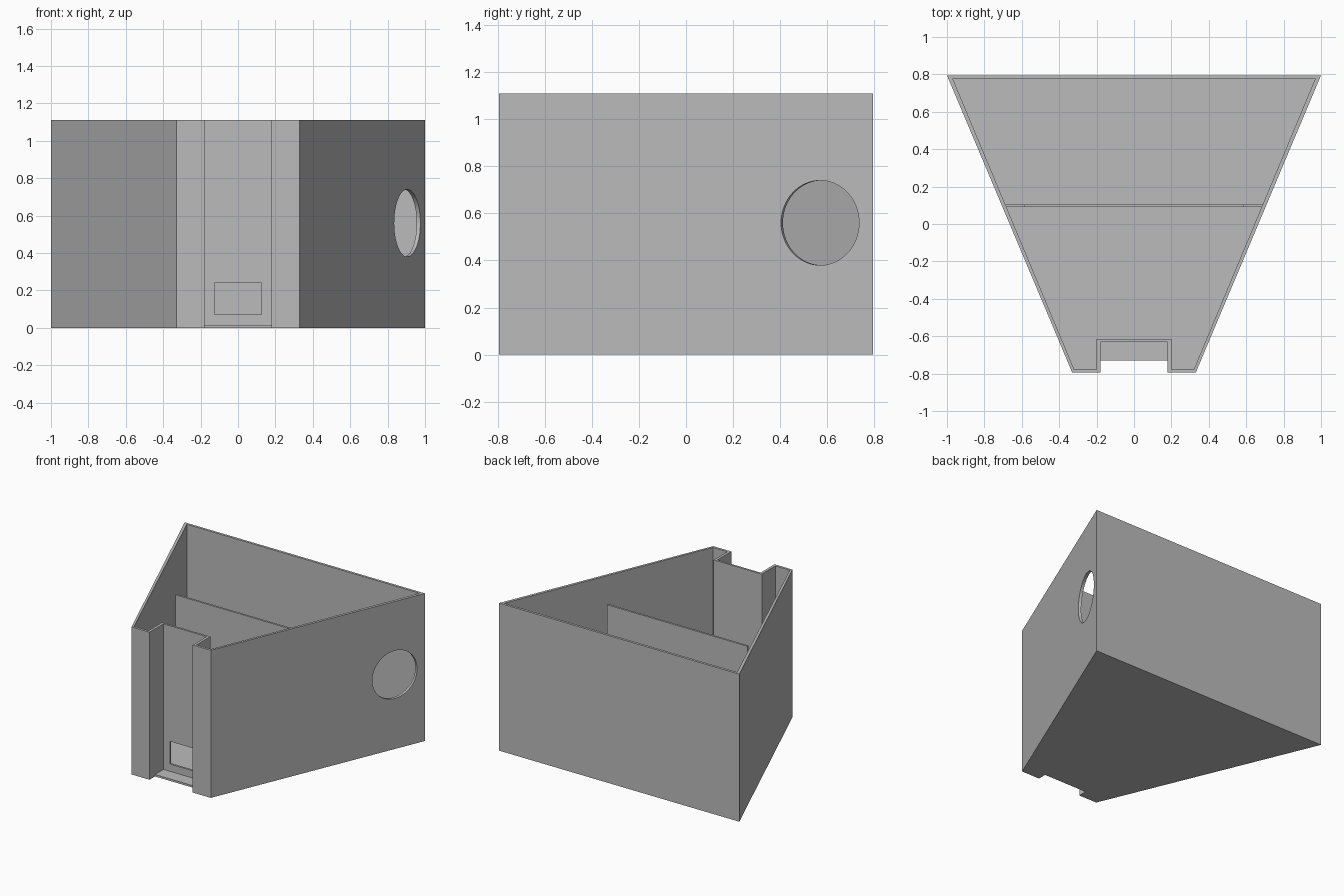
import bpy
import bmesh
from math import atan2
from mathutils import Matrix, Vector

default = bpy.data.objects.get("Cube")
if default:
    bpy.data.objects.remove(default, do_unlink=True)

HEIGHT, FLOOR = 1.11, 0.015

grey = bpy.data.materials.new("plain grey")
grey.use_nodes = True
grey.diffuse_color = (0.5, 0.5, 0.5, 1)
grey.node_tree.nodes["Principled BSDF"].inputs["Base Color"].default_value = (0.5, 0.5, 0.5, 1)


def finish(name, bm):
    bmesh.ops.recalc_face_normals(bm, faces=bm.faces)
    mesh = bpy.data.meshes.new(name)
    bm.to_mesh(mesh)
    bm.free()
    mesh.materials.append(grey)
    obj = bpy.data.objects.new(name, mesh)
    bpy.context.collection.objects.link(obj)
    return obj


def prism(name, half, bottom, top, flat_axis="z"):
    """Extrude a mirrored half outline along z, or along y for upright panels."""
    outline = half + [(-x, v) for x, v in reversed(half)]
    bm = bmesh.new()
    if flat_axis == "z":
        points, depth = [(x, v, bottom) for x, v in outline], (0, 0, top - bottom)
    else:
        points, depth = [(x, bottom, v) for x, v in outline], (0, top - bottom, 0)
    face = bm.faces.new([bm.verts.new(p) for p in points])
    extruded = bmesh.ops.extrude_face_region(bm, geom=[face])["geom"]
    verts = [g for g in extruded if isinstance(g, bmesh.types.BMVert)]
    bmesh.ops.translate(bm, verts=verts, vec=depth)
    return finish(name, bm)


def cut(target, cutter):
    cutter.hide_render = True
    mod = target.modifiers.new("cut", "BOOLEAN")
    mod.operation, mod.solver, mod.object = "DIFFERENCE", "EXACT", cutter
    bpy.context.view_layer.objects.active = target
    bpy.ops.object.modifier_apply(modifier=mod.name)
    bpy.data.objects.remove(cutter, do_unlink=True)


# Tapered tray with a ledge at the front recess
tray = prism("tray", [(0.18, -0.73), (0.18, -0.795), (0.33, -0.795), (1, 0.795)], 0, HEIGHT)
cut(tray, prism("recess_cutter", [(0.18, -1), (0.18, -0.63)], FLOOR, 2))

# Hollow interior, leaving thin walls and floor
cut(tray, prism("cavity_cutter",
                [(0.2, -0.615), (0.2, -0.777), (0.32, -0.777), (0.969, 0.777)], FLOOR, 2))

# Small window through the recess wall
cut(tray, prism("window_cutter", [(0.125, 0.07), (0.125, 0.24)], -0.7, -0.55, "y"))

# Round port, square to the sloping left wall
normal = Vector((1.59, -0.67, 0)).normalized()
bm = bmesh.new()
bmesh.ops.create_cone(bm, cap_ends=True, segments=64, radius1=0.18, radius2=0.18, depth=0.2,
                      matrix=Matrix.Translation((0.905, 0.57, 0.56))
                      @ normal.to_track_quat("Z", "Y").to_matrix().to_4x4())
cut(tray, finish("port_cutter", bm))

# Upright divider, stepped in at the upper part
divider = prism("divider", [(0.69, FLOOR), (0.69, 0.47), (0.585, 0.47), (0.585, 0.945)],
                0.09, 0.105, "y")

for obj in (tray, divider):
    bpy.ops.object.select_all(action="DESELECT")
    obj.select_set(True)
    bpy.context.view_layer.objects.active = obj
    bpy.ops.object.shade_smooth_by_angle(angle=0.5)
